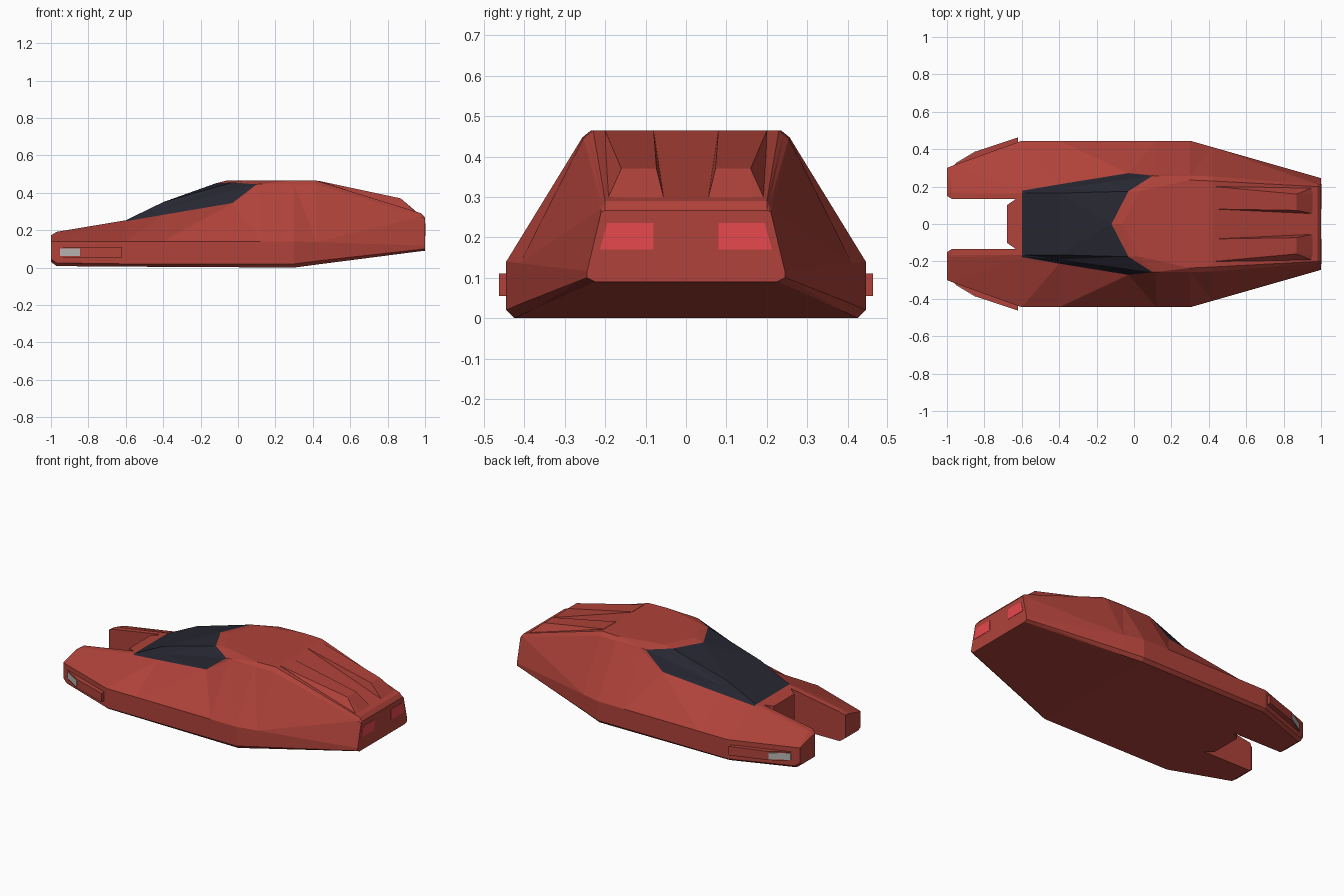
import bpy, bmesh
from mathutils import Vector

if "Cube" in bpy.data.objects:
    bpy.data.objects.remove(bpy.data.objects["Cube"])


def material(name, rgb):
    m = bpy.data.materials.new(name)
    m.diffuse_color = (*rgb, 1)
    m.use_nodes = True
    m.node_tree.nodes["Principled BSDF"].inputs["Base Color"].default_value = m.diffuse_color
    return m


RED = material("red paint", (0.43, 0.055, 0.042))
GLASS = material("dark glass", (0.02, 0.02, 0.032))
TAIL = material("tail light red", (0.80, 0.065, 0.075))
LAMP = material("headlight grey", (0.50, 0.48, 0.46))


def finish(bm, name, mats):
    bmesh.ops.recalc_face_normals(bm, faces=bm.faces)
    me = bpy.data.meshes.new(name)
    bm.to_mesh(me)
    bm.free()
    for m in mats:
        me.materials.append(m)
    ob = bpy.data.objects.new(name, me)
    bpy.context.collection.objects.link(ob)
    return ob


def hull(name, pts, mat):
    bm = bmesh.new()
    for p in pts:
        bm.verts.new(p)
    r = bmesh.ops.convex_hull(bm, input=bm.verts)
    junk = [v for v in bm.verts if not v.link_faces]
    bmesh.ops.delete(bm, geom=junk, context='VERTS')
    return finish(bm, name, [mat])


def prism(name, outline, z0, z1, mat):
    bm = bmesh.new()
    f = bm.faces.new([bm.verts.new((x, y, z0)) for x, y in outline])
    top = bmesh.ops.extrude_face_region(bm, geom=[f])["geom"]
    bmesh.ops.translate(bm, vec=(0, 0, z1 - z0),
                        verts=[v for v in top if isinstance(v, bmesh.types.BMVert)])
    return finish(bm, name, [mat])


# Body sections, nose to tail: (x, half width, bottom z, belt z,
# then shoulder, roof corner, roof edge and centre line points)
def section(x, w, zb, zs, belt, c, r, t, m):
    return [Vector(p) for p in ((x, w - 0.02, zb), (x, w, zs), (x, w, belt), c, r, t, m)]


def plain(x, w, zb, zs, belt, yc, zc, yt, zt):
    c, t = Vector((x, yc, zc)), Vector((x, yt, zt))
    return section(x, w, zb, zs, belt, c, (c + t) / 2, t, (x, 0, zt))


sections = [
    plain(-1.0, 0.30, 0.03, 0.045, 0.14, 0.18, 0.17, 0.165, 0.172),
    plain(-0.97, 0.312, 0.008, 0.025, 0.14, 0.175, 0.189, 0.165, 0.191),
    plain(-0.60, 0.445, 0.005, 0.02, 0.14, 0.178, 0.248, 0.165, 0.253),
    plain(-0.40, 0.445, 0.004, 0.02, 0.14, 0.212, 0.282, 0.165, 0.35),
    section(-0.03, 0.445, 0.002, 0.02, 0.14, (-0.03, 0.272, 0.345),
            (0.10, 0.258, 0.445), (-0.03, 0.175, 0.455), (-0.12, 0, 0.45)),
    section(0.12, 0.445, 0.001, 0.02, 0.14, (0.115, 0.263, 0.435),
            (0.12, 0.257, 0.447), (0.03, 0.175, 0.465), (-0.06, 0, 0.465)),
    plain(0.30, 0.445, 0.0, 0.02, 0.14, 0.258, 0.445, 0.235, 0.465),
    plain(0.42, 0.411, 0.016, 0.035, 0.136, 0.254, 0.445, 0.23, 0.465),
    plain(0.98, 0.251, 0.088, 0.098, 0.117, 0.212, 0.27, 0.20, 0.29),
    plain(1.0, 0.245, 0.09, 0.10, 0.115, 0.21, 0.262, 0.20, 0.267),
]
bm = bmesh.new()
rings = []
for s in sections:
    left = [Vector((p.x, -p.y, p.z)) for p in reversed(s[:-1])]
    rings.append([bm.verts.new(p) for p in s + left])
n = len(rings[0])
for i in range(len(rings) - 1):
    for k in range(n):
        j = (k + 1) % n
        f = bm.faces.new((rings[i][k], rings[i][j], rings[i + 1][j], rings[i + 1][k]))
        # windscreen and side glass: everything above the shoulder line
        f.material_index = 1 if i in (2, 3) and 3 <= k < n - 4 else 0
bm.faces.new(rings[0])
bm.faces.new(rings[-1])
bmesh.ops.recalc_face_normals(bm, faces=bm.faces)
bmesh.ops.triangulate(bm, faces=bm.faces)
body = finish(bm, "body", [RED, GLASS])

# Notch between the two front prongs
notch = prism("notch_cutter", [(-1.2, -0.15), (-1.0, -0.15), (-0.975, -0.135), (-0.63, -0.135),
                               (-0.68, -0.10), (-0.68, 0.10), (-0.63, 0.135),
                               (-0.975, 0.135), (-1.0, 0.15), (-1.2, 0.15)], -0.2, 0.6, RED)
mod = body.modifiers.new("notch", 'BOOLEAN')
mod.operation, mod.solver, mod.object = 'DIFFERENCE', 'EXACT', notch
bpy.context.view_layer.objects.active = body
bpy.ops.object.modifier_apply(modifier=mod.name)
bpy.data.objects.remove(notch)

for side, s in (("right", -1), ("left", 1)):
    # Raised fairing on the rear deck
    hull(side + "_deck_fairing",
         [(x, s * y, z) for x, y, z in (
             (0.43, 0.08, 0.464), (0.43, 0.20, 0.464), (0.87, 0.073, 0.37), (0.87, 0.16, 0.37),
             (0.955, 0.055, 0.297), (0.955, 0.165, 0.297), (0.955, 0.195, 0.293),
             (0.43, 0.08, 0.44), (0.43, 0.20, 0.44), (0.955, 0.055, 0.275),
             (0.955, 0.195, 0.275))], RED)
    # Tail light plate
    hull(side + "_tail_light",
         [(x, s * y, z) for x in (0.995, 1.002)
          for y, z in ((0.08, 0.17), (0.213, 0.17), (0.195, 0.235), (0.08, 0.235))], TAIL)
    # Headlight housing, tapering into the prong
    prism(side + "_headlight_housing",
          [(x, s * y) for x, y in ((-0.96, 0.318), (-0.84, 0.39), (-0.62, 0.463),
                                   (-0.62, 0.40), (-0.95, 0.29))], 0.055, 0.11, RED)
    # Headlight lens plate
    prism(side + "_headlight_lens",
          [(x, s * y) for x, y in ((-0.953, 0.326), (-0.845, 0.391),
                                   (-0.845, 0.384), (-0.953, 0.319))], 0.062, 0.103, LAMP)
